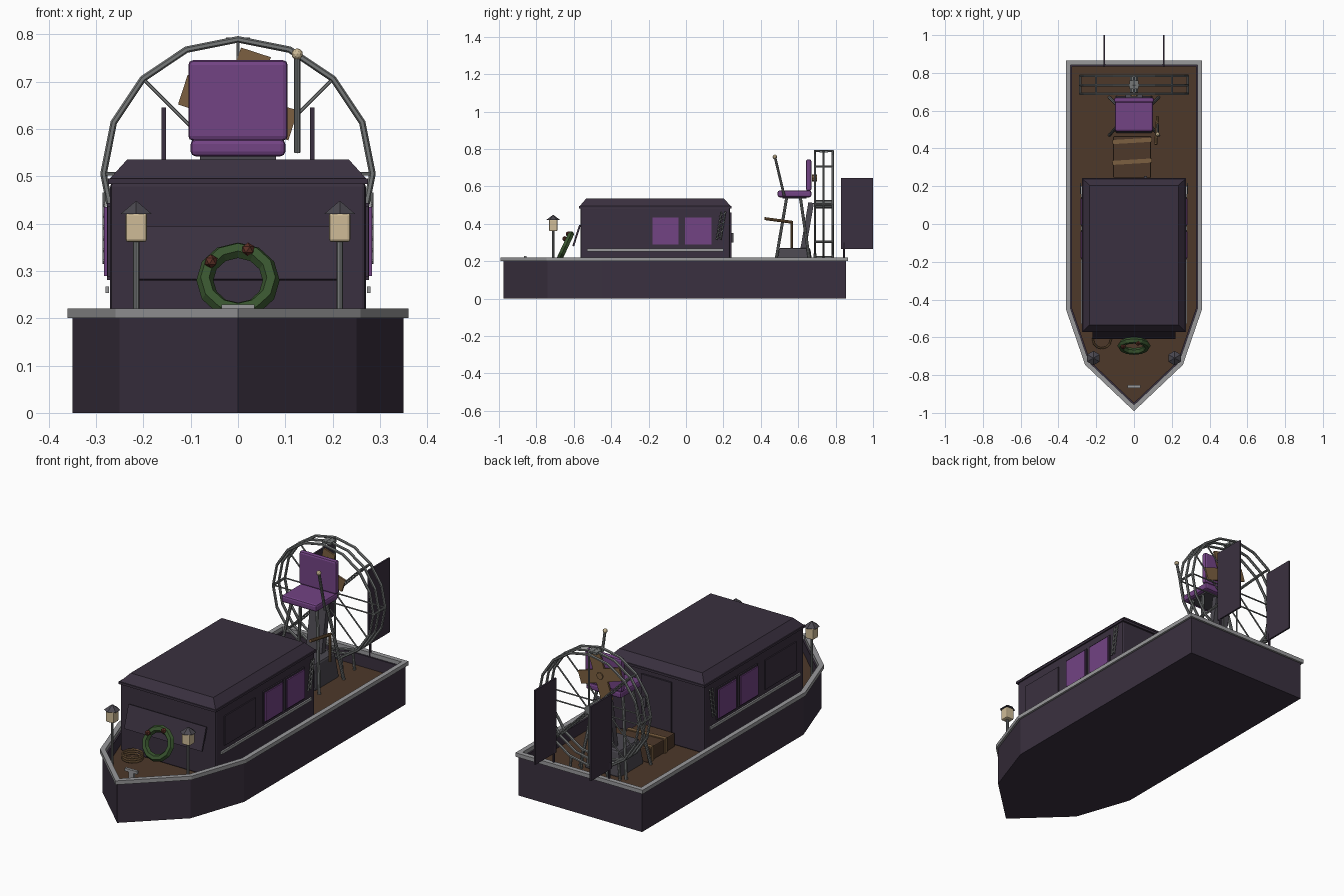
import bpy, bmesh, math
from mathutils import Vector, Matrix

if "Cube" in bpy.data.objects:
    bpy.data.objects.remove(bpy.data.objects["Cube"])


def material(name, *rgb):
    m = bpy.data.materials.new(name)
    m.use_nodes = True
    m.diffuse_color = (*rgb, 1)
    m.node_tree.nodes["Principled BSDF"].inputs["Base Color"].default_value = (*rgb, 1)
    return m


DARK = material("dark plum paint", .042, .03, .05)
DECK = material("deck brown", .075, .04, .023)
RAIL = material("pale grey", .32, .32, .33)
METAL = material("steel grey", .18, .19, .19)
PURPLE = material("purple", .17, .056, .23)
GREEN = material("leaf green", .04, .09, .028)
CREAM = material("lamp cream", .62, .5, .31)
TAN = material("tan wood", .2, .115, .052)
IRON = material("dark iron", .07, .065, .08)
RUST = material("rust red", .11, .03, .02)


def finish(name, bm, mat):
    bmesh.ops.recalc_face_normals(bm, faces=bm.faces)
    me = bpy.data.meshes.new(name)
    bm.to_mesh(me)
    bm.free()
    me.materials.append(mat)
    ob = bpy.data.objects.new(name, me)
    bpy.context.collection.objects.link(ob)
    return ob


def box(name, loc, size, mat, rot=(0, 0, 0), bevel=0, taper=(1, 1)):
    bm = bmesh.new()
    bmesh.ops.create_cube(bm, size=1)
    for v in bm.verts:
        if v.co.z > 0:
            v.co.x *= taper[0]
            v.co.y *= taper[1]
        v.co = Vector(a * b for a, b in zip(v.co, size))
    if bevel:
        bmesh.ops.bevel(bm, geom=bm.edges[:], offset=bevel, segments=2, affect='EDGES', profile=.5)
    ob = finish(name, bm, mat)
    ob.location, ob.rotation_euler = loc, rot
    return ob


def tube(name, a, b, r, mat, r2=None, sides=8):
    a, b = Vector(a), Vector(b)
    bm = bmesh.new()
    bmesh.ops.create_cone(bm, cap_ends=True, segments=sides, radius1=r,
                          radius2=r if r2 is None else r2, depth=(b - a).length)
    rot = (b - a).to_track_quat('Z', 'Y').to_matrix().to_4x4()
    bm.transform(Matrix.Translation((a + b) / 2) @ rot)
    return finish(name, bm, mat)


def ring(name, loc, major, minor, mat, tilt, sides):
    bpy.ops.mesh.primitive_torus_add(location=loc, rotation=(tilt, 0, 0), major_radius=major,
                                     minor_radius=minor, major_segments=sides, minor_segments=6)
    ob = bpy.context.object
    ob.name = name
    ob.data.materials.append(mat)
    return ob


def outline(d):
    # boat plan, grown outward by d
    half = [(.25 + .88 * d, -.74 - .55 * d), (.35 + d, -.45 - .17 * d), (.35 + d, .855 + d)]
    return [(0, -.977 - 1.39 * d)] + half + [(-x, y) for x, y in reversed(half)]


def slab(name, d, z0, z1, mat, inner=None):
    # solid plan, or a hollow band when an inner offset is given
    bm = bmesh.new()

    def loop(off, z):
        return [bm.verts.new((x, y, z)) for x, y in outline(off)]

    def bridge(p, q):
        for i in range(len(p)):
            j = (i + 1) % len(p)
            bm.faces.new((p[i], p[j], q[j], q[i]))

    low, high = loop(d, z0), loop(d, z1)
    bridge(low, high)
    if inner is None:
        bm.faces.new(low)
        bm.faces.new(high)
    else:
        low_in, high_in = loop(inner, z0), loop(inner, z1)
        bridge(low_in, high_in)
        bridge(low, low_in)
        bridge(high, high_in)
    return finish(name, bm, mat)


# Hull, deck and gunwale
slab("hull_bottom", 0, 0, .13, DARK)
slab("hull_wall", 0, .13, .2, DARK, -.022)
slab("deck", -.02, .13, .14, DECK)
slab("gunwale", .01, .2, .22, RAIL, -.014)
box("bow_cleat", (0, -.86, .222), (.07, .014, .014), RAIL)
box("bow_cleat_foot", (0, -.86, .18), (.03, .012, .08), RAIL)

# Cabin with chamfered roof
box("cabin", (0, -.165, .313), (.54, .8, .346), DARK, bevel=.008)
box("roof_lip", (0, -.165, .489), (.55, .815, .012), DARK)
box("roof", (0, -.165, .514), (.545, .81, .042), DARK, taper=(.86, .91))
box("front_shutter", (0, -.585, .337), (.44, .01, .118), DARK, rot=(-.31, 0, 0))
box("door", (0, .238, .31), (.17, .01, .3), DARK)
box("door_handle", (.06, .247, .325), (.015, .014, .05), IRON)

for s, side in ((1, "left"), (-1, "right")):
    # Cabin side windows, blank panel and rub strip
    for y in (-.11, .065):
        box(side + "_window_frame", (s * .271, y, .362), (.012, .156, .162), DARK)
        box(side + "_window", (s * .279, y, .362), (.009, .14, .146), PURPLE)
    box(side + "_panel", (s * .272, -.375, .362), (.008, .25, .15), DARK)
    box(side + "_strip", (s * .276, -.165, .26), (.008, .73, .014), RAIL)
    # Small hanging rack on the cabin side
    for dy in (-.01, .01):
        tube(side + "_rack_rail", (s * .283, .175 + dy, .315), (s * .283, .2 + dy, .465), .004, METAL, sides=6)
    for i in range(6):
        y, z = .177 + .004 * i, .33 + .024 * i
        tube(side + "_rack_rung", (s * .283, y - .018, z - .012), (s * .283, y + .018, z + .012),
             .003, RAIL, sides=6)
    # Bow lanterns
    x, y = s * .215, -.71
    tube(side + "_lamp_post", (x, y, .14), (x, y, .37), .007, METAL)
    box(side + "_lamp", (x, y, .392), (.045, .045, .062), CREAM, bevel=.006)
    tube(side + "_lamp_roof", (x, y, .42), (x, y, .446), .038, IRON, .003, sides=6)
    # Air rudders
    box(side + "_rudder", (s * .157, .915, .455), (.009, .17, .38), DARK)
    tube(side + "_rudder_post", (s * .157, .845, .2), (s * .157, .845, .3), .006, DARK)
    # Seat legs
    tube(side + "_front_leg", (s * .07, .54, .55), (s * .13, .47, .14), .008, METAL)
    tube(side + "_back_leg", (s * .07, .61, .55), (s * .13, .67, .14), .008, METAL)
    # Cage feet
    for y in (.69, .785):
        tube(side + "_cage_foot", (s * .1, y, .24), (s * .11, y, .14), .007, METAL)

# Wreath with berries, rope coil
ring("wreath", (0, -.645, .28), .07, .018, GREEN, math.radians(65), 12)
for x, y, z in ((-.057, -.648, .32), (.021, -.63, .345)):
    bm = bmesh.new()
    bmesh.ops.create_icosphere(bm, subdivisions=1, radius=.015)
    finish("berry", bm, RUST).location = (x, y, z)
for i in range(3):
    ring("rope_coil", (-.17, -.61, .147 + .011 * i), .048, .005, TAN, 0, 12)

# Chest with straps
box("chest", (-.01, .355, .175), (.2, .22, .07), DECK, bevel=.005)
for y in (.33, .44):
    box("chest_strap", (-.01, y, .177), (.21, .022, .076), TAN, rot=(0, 0, .06))

# Pilot seat
box("seat_cushion", (0, .58, .56), (.2, .18, .036), PURPLE, bevel=.01)
box("seat_back", (0, .656, .66), (.21, .028, .17), PURPLE, bevel=.01)
box("seat_plate", (0, .58, .54), (.16, .13, .01), IRON)
tube("control_stick", (.125, .525, .55), (.125, .475, .76), .007, METAL)
bm = bmesh.new()
bmesh.ops.create_icosphere(bm, subdivisions=2, radius=.012)
finish("stick_knob", bm, CREAM).location = (.125, .475, .758)
tube("foot_lever", (.115, .42, .428), (.125, .57, .408), .008, TAN)
tube("foot_lever_post", (.125, .565, .41), (.125, .565, .27), .007, TAN)

# Engine
box("engine_base", (0, .58, .205), (.2, .2, .13), IRON, bevel=.01, taper=(.85, .85))
box("engine_block", (0, .648, .39), (.09, .03, .25), IRON, rot=(-.17, 0, 0))

# Fan cage: rings, cross bars and spokes
HUB, R = .505, .284
for y in (.69, .735, .785):
    ring("cage_ring", (0, y, HUB), R, .007, METAL, math.pi / 2, 16)
for i in range(8):
    a = i * math.pi / 4
    x, z = R * math.cos(a), HUB + R * math.sin(a)
    tube("cage_bar", (x, .69, z), (x, .785, z), .006, METAL)
    for y in (.69, .785):
        tube("cage_spoke", (0, y, HUB), (x, y, z), .004, METAL, sides=6)
tube("cage_hub", (0, .685, HUB), (0, .79, HUB), .022, METAL, sides=10)
box("cage_top_bracket", (0, .737, .787), (.05, .045, .012), METAL)

# Propeller
PROP_Z = .645
for i in range(2):
    box("propeller_blades", (0, .69, PROP_Z), (.066, .009, .245), TAN,
        rot=(0, math.radians(18) + i * math.pi / 2, 0))
tube("propeller_hub", (0, .675, PROP_Z), (0, .70, PROP_Z), .018, TAN)
